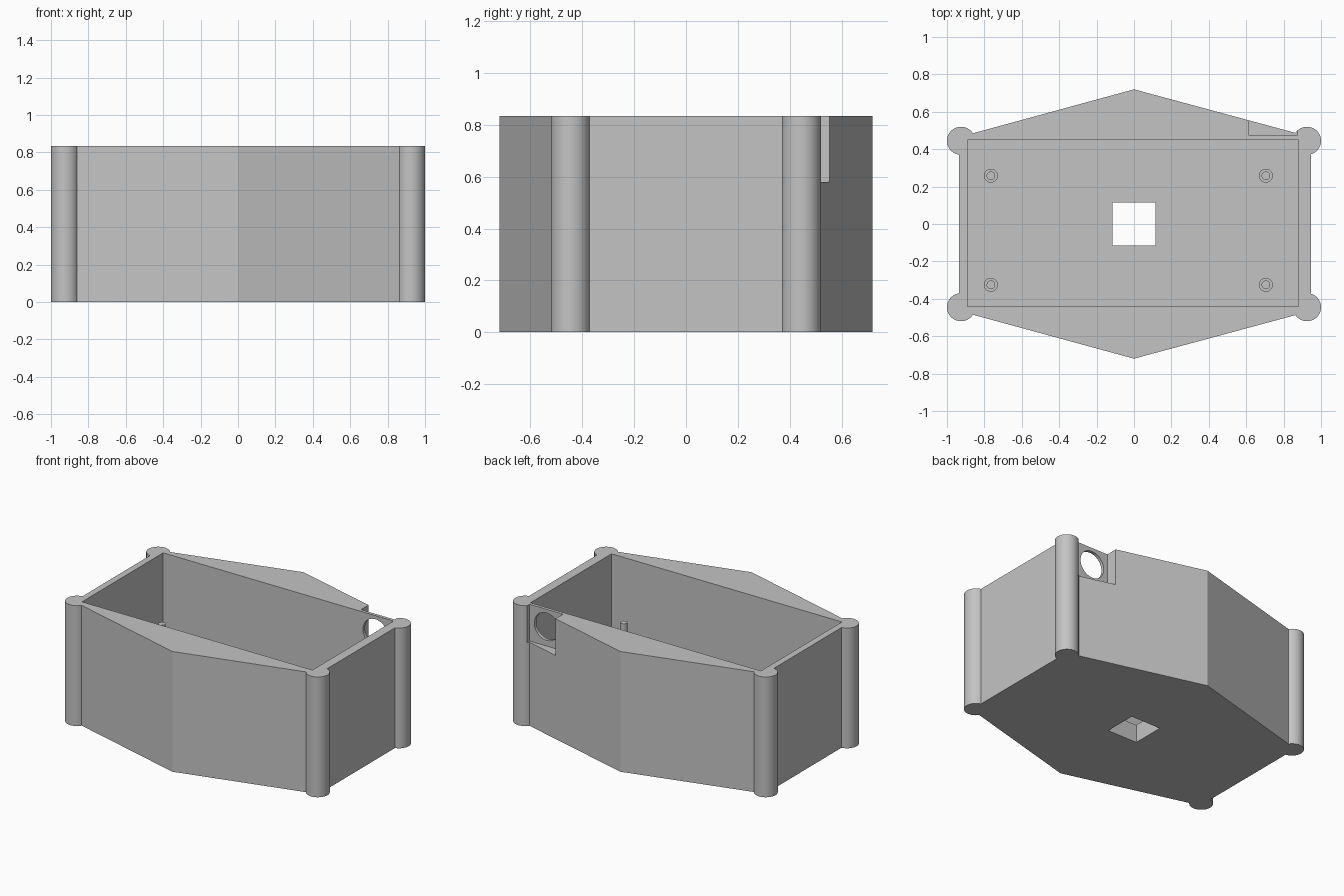
import bpy
import bmesh
import math

cube = bpy.data.objects.get("Cube")
if cube:
    bpy.data.objects.remove(cube, do_unlink=True)

HEIGHT = 0.835
FLOOR = 0.125

grey = bpy.data.materials.new("plain grey")
grey.use_nodes = True
colour = (0.55, 0.55, 0.55, 1)
grey.diffuse_color = colour
grey.node_tree.nodes["Principled BSDF"].inputs["Base Color"].default_value = colour


def prism(name, outline, z0, z1):
    """Extrude a flat counter-clockwise outline from z0 up to z1."""
    bm = bmesh.new()
    base = bm.faces.new([bm.verts.new((x, y, z0)) for x, y in outline])
    top = bmesh.ops.extrude_face_region(bm, geom=[base])["geom"]
    verts = [v for v in top if isinstance(v, bmesh.types.BMVert)]
    bmesh.ops.translate(bm, verts=verts, vec=(0, 0, z1 - z0))
    bmesh.ops.recalc_face_normals(bm, faces=bm.faces)
    mesh = bpy.data.meshes.new(name)
    bm.to_mesh(mesh)
    bm.free()
    mesh.materials.append(grey)
    obj = bpy.data.objects.new(name, mesh)
    bpy.context.collection.objects.link(obj)
    return obj


def block(name, x0, x1, y0, y1, z0, z1):
    return prism(name, [(x0, y0), (x1, y0), (x1, y1), (x0, y1)], z0, z1)


def rod(name, x, y, radius, z0, z1, sides=64):
    angles = [2 * math.pi * i / sides for i in range(sides)]
    ring = [(x + radius * math.cos(a), y + radius * math.sin(a)) for a in angles]
    return prism(name, ring, z0, z1)


def combine(target, tool, operation):
    """Apply a boolean and remove the tool object."""
    mod = target.modifiers.new("boolean", 'BOOLEAN')
    mod.operation = operation
    mod.solver = 'EXACT'
    mod.object = tool
    bpy.ops.object.select_all(action='DESELECT')
    bpy.context.view_layer.objects.active = target
    target.select_set(True)
    bpy.ops.object.modifier_apply(modifier=mod.name)
    bpy.data.objects.remove(tool, do_unlink=True)


def smooth(obj):
    bpy.ops.object.select_all(action='DESELECT')
    bpy.context.view_layer.objects.active = obj
    obj.select_set(True)
    bpy.ops.object.shade_smooth_by_angle(angle=math.radians(12))


# Six-sided case with a round pillar on each corner
case = prism("case", [(-0.935, -0.465), (0, -0.72), (0.945, -0.465),
                      (0.945, 0.465), (0, 0.72), (-0.935, 0.465)], 0, HEIGHT)
for x in (-0.925, 0.925):
    for y in (-0.445, 0.445):
        combine(case, rod("pillar", x, y, 0.075, 0, HEIGHT), 'UNION')

# Open cavity and square opening in the floor
combine(case, block("cavity", -0.89, 0.88, -0.44, 0.45, FLOOR, 1), 'DIFFERENCE')
combine(case, block("floor_opening", -0.115, 0.115, -0.115, 0.115, -0.1, 0.3), 'DIFFERENCE')

# Notch in the back wall with a round socket hole through it
combine(case, block("notch", 0.615, 0.872, 0.472, 0.8, 0.58, 1), 'DIFFERENCE')
socket = rod("socket_hole", 0, 0, 0.095, -0.1, 0.1)
socket.rotation_euler.x = math.pi / 2
socket.location = (0.74, 0.46, 0.715)
bpy.context.view_layer.update()
combine(case, socket, 'DIFFERENCE')
smooth(case)

# Stepped mounting posts standing on the floor
for side, x in (("right", -0.765), ("left", 0.705)):
    for end, y in (("front", -0.325), ("back", 0.258)):
        post = rod(f"{end}_{side}_post", x, y, 0.037, FLOOR - 0.02, 0.32, 32)
        combine(post, rod("pin", x, y, 0.023, 0.25, 0.45, 32), 'UNION')
        smooth(post)
